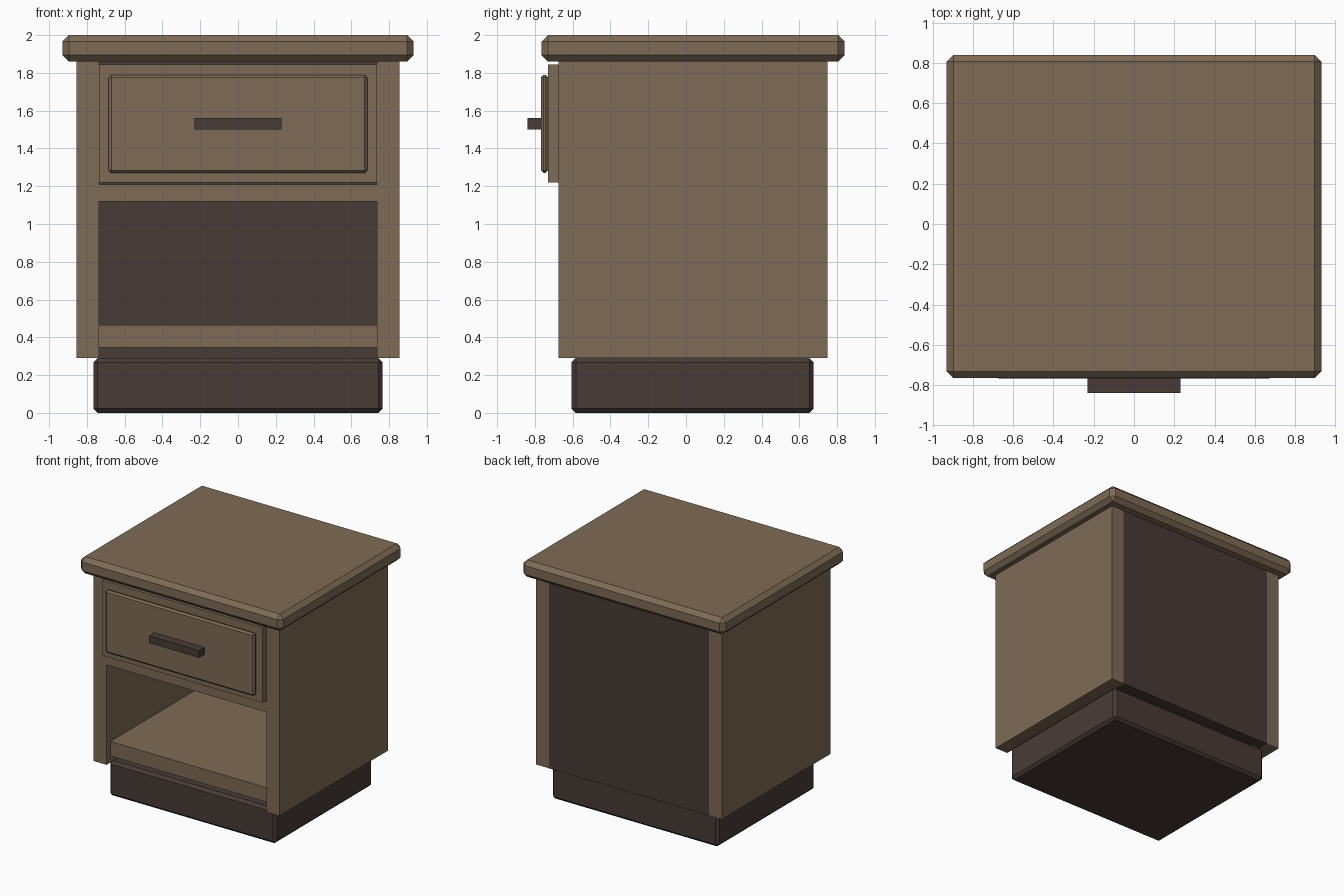
import bpy

default = bpy.data.objects.get("Cube")
if default:
    bpy.data.objects.remove(default, do_unlink=True)


def material(name, rgb):
    m = bpy.data.materials.new(name)
    m.use_nodes = True
    m.diffuse_color = (*rgb, 1)
    m.node_tree.nodes["Principled BSDF"].inputs["Base Color"].default_value = (*rgb, 1)
    return m


wood = material("warm brown wood", (0.212, 0.147, 0.093))
dark = material("dark brown wood", (0.065, 0.044, 0.037))


def box(name, x, y, z, mat, bevel=0):
    """Box from (min, max) ranges, with an optional flat chamfer."""
    ranges = (x, y, z)
    bpy.ops.mesh.primitive_cube_add(size=1, location=[(a + b) / 2 for a, b in ranges])
    ob = bpy.context.object
    ob.name = ob.data.name = name
    ob.scale = [b - a for a, b in ranges]
    bpy.ops.object.transform_apply(location=False, rotation=False, scale=True)
    ob.data.materials.append(mat)
    if bevel:
        mod = ob.modifiers.new("Chamfer", "BEVEL")
        mod.width = bevel
        mod.segments = 1
    return ob


INNER = 0.735            # half width between the side panels
SPAN = (-INNER, INNER)
FRONT, BACK = -0.675, 0.75
BOTTOM, TOP = 0.29, 1.86

# Plinth and table top
box("plinth", (-0.765, 0.765), (-0.605, 0.675), (0, BOTTOM), dark, 0.022)
box("table_top", (-0.93, 0.93), (-0.765, 0.84), (TOP, 2), wood, 0.034)

# Cabinet carcass
box("left_side", (INNER, 0.855), (FRONT, BACK), (BOTTOM, TOP), wood)
box("right_side", (-0.855, -INNER), (FRONT, BACK), (BOTTOM, TOP), wood)
box("back_panel", SPAN, (0.66, BACK), (BOTTOM, TOP), dark)
box("lower_shelf", SPAN, (-0.625, 0.66), (0.345, 0.465), wood)
box("divider_shelf", SPAN, (FRONT, 0.66), (1.12, 1.21), wood)

# Drawer with raised front and bar handle
box("drawer", SPAN, (-0.73, FRONT), (1.22, 1.845), wood)
box("drawer_front", (-0.685, 0.685), (-0.768, -0.73), (1.27, 1.79), wood, 0.014)
box("drawer_handle", (-0.23, 0.23), (-0.84, -0.768), (1.5, 1.56), dark)
